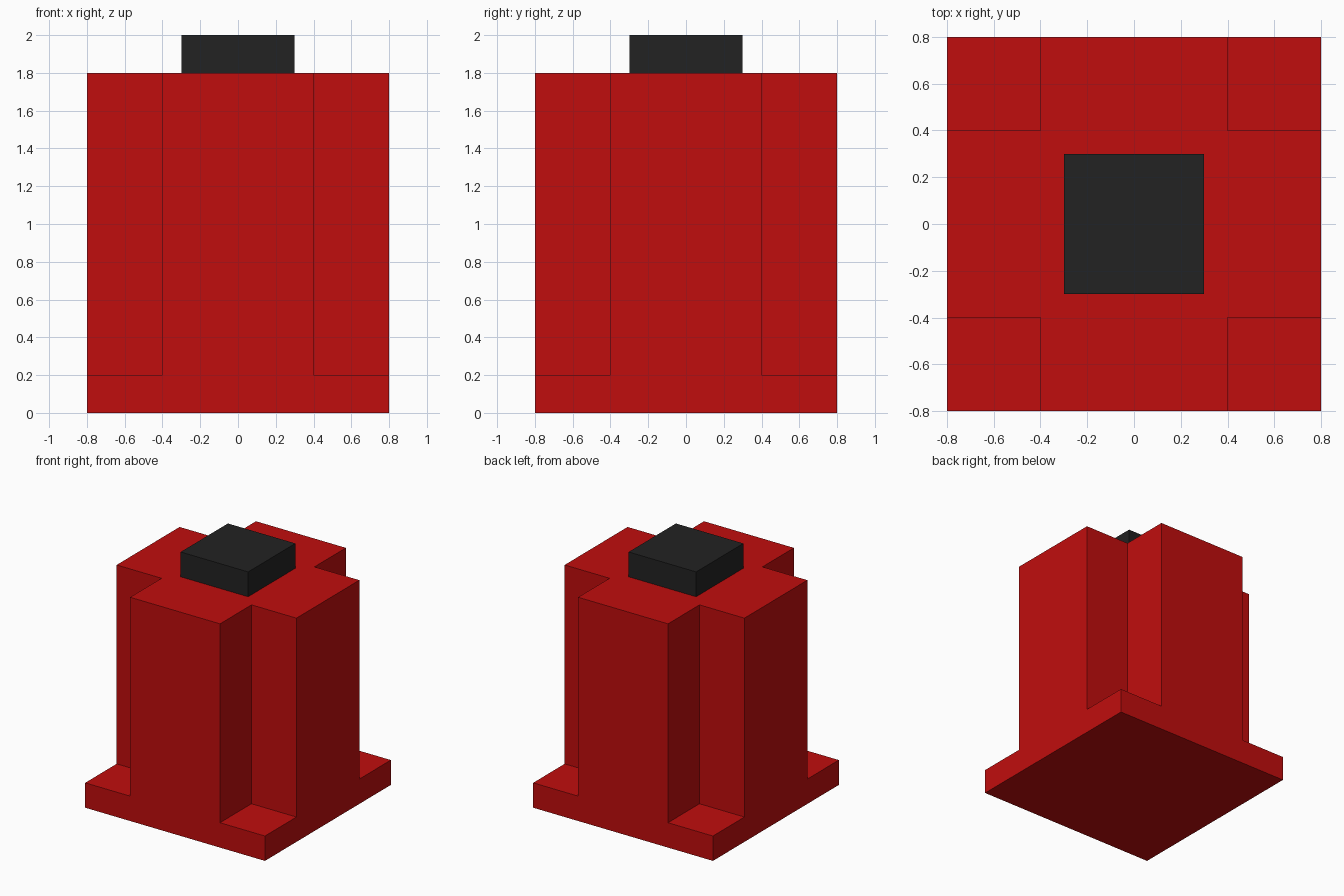
import bpy
import bmesh
import math
from mathutils import Matrix, Vector

cube = bpy.data.objects.get("Cube")
if cube:
    bpy.data.objects.remove(cube, do_unlink=True)

HALF, ARM = 0.8, 0.4             # half widths of the base and of each arm
BASE_Z, BODY_Z, TOP_Z = 0.2, 1.8, 2.0


def make_material(name, rgb):
    mat = bpy.data.materials.new(name)
    mat.use_nodes = True
    color = (*rgb, 1.0)
    mat.diffuse_color = color
    mat.node_tree.nodes["Principled BSDF"].inputs["Base Color"].default_value = color
    return mat


def add_object(name, bm, mat):
    bmesh.ops.recalc_face_normals(bm, faces=bm.faces[:])
    mesh = bpy.data.meshes.new(name)
    bm.to_mesh(mesh)
    bm.free()
    mesh.materials.append(mat)
    obj = bpy.data.objects.new(name, mesh)
    bpy.context.collection.objects.link(obj)
    return obj


def extrude_up(bm, faces, height):
    """Raise a region of faces and return the raised faces."""
    geom = bmesh.ops.extrude_face_region(bm, geom=faces)["geom"]
    verts = [g for g in geom if isinstance(g, bmesh.types.BMVert)]
    bmesh.ops.translate(bm, verts=verts, vec=Vector((0, 0, height)))
    return [g for g in geom if isinstance(g, bmesh.types.BMFace)]


red = make_material("Red", (0.53, 0.004, 0.004))
black = make_material("Black", (0.016, 0.016, 0.016))

# Body: square base with a cross-shaped column raised from it
bm = bmesh.new()
bmesh.ops.create_grid(bm, x_segments=3, y_segments=3, size=HALF)
for v in bm.verts:
    for axis in (0, 1):
        if abs(v.co[axis]) < HALF * 0.9:
            v.co[axis] = math.copysign(ARM, v.co[axis])
top = extrude_up(bm, bm.faces[:], BASE_Z)
cross = [f for f in top
         if min(abs(c) for c in f.calc_center_median().xy) < ARM * 0.5]
extrude_up(bm, cross, BODY_Z - BASE_Z)
bmesh.ops.recalc_face_normals(bm, faces=bm.faces[:])
bmesh.ops.dissolve_limit(bm, angle_limit=math.radians(1),
                         verts=bm.verts[:], edges=bm.edges[:])
add_object("cross_body", bm, red)

# Square cap on top of the body
bm = bmesh.new()
cap_height = TOP_Z - BODY_Z
bmesh.ops.create_cube(bm, size=1.0, matrix=Matrix.Translation((0, 0, BODY_Z + cap_height / 2))
                      @ Matrix.Diagonal((0.6, 0.6, cap_height, 1.0)))
add_object("top_cap", bm, black)
